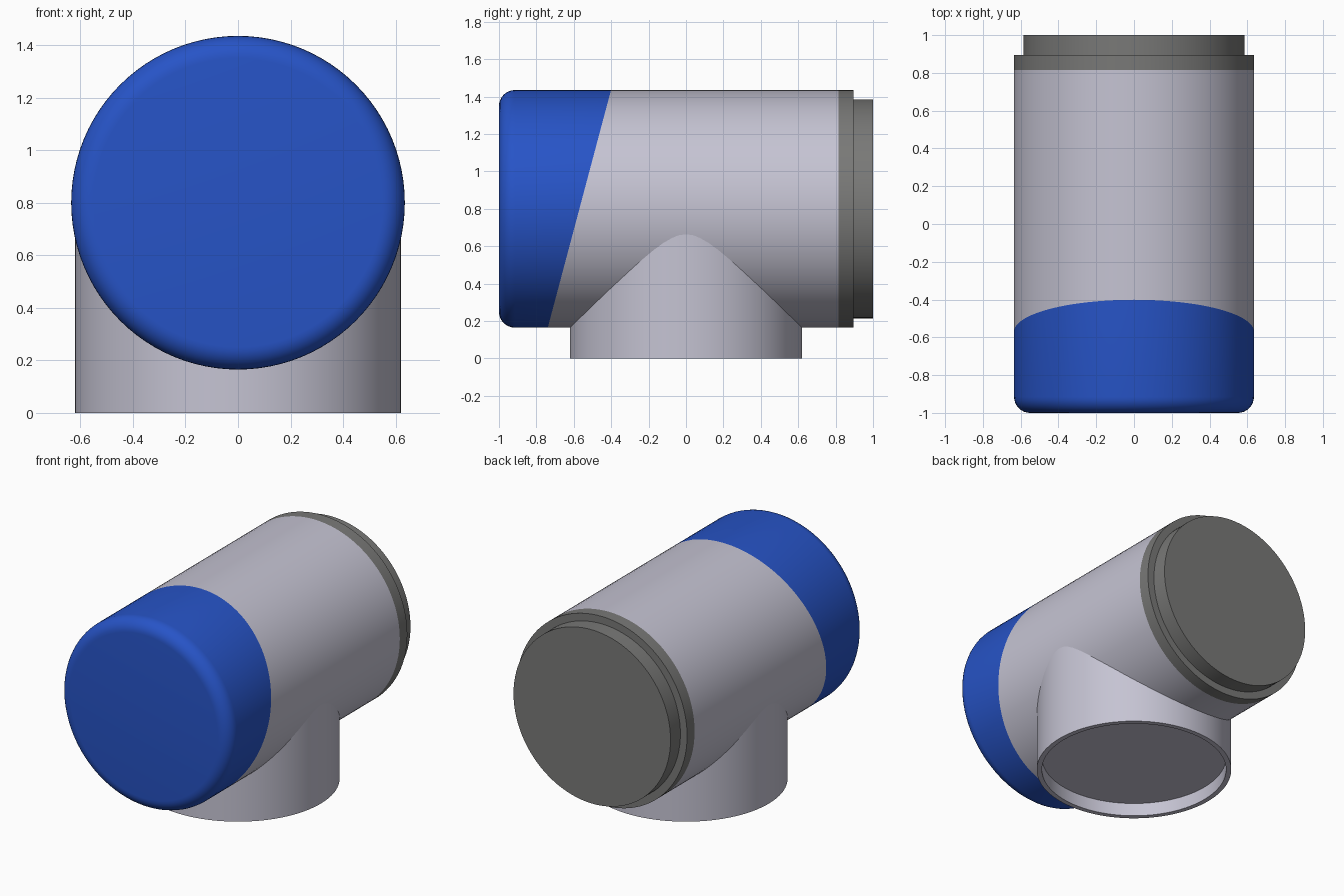
import bpy, bmesh
from math import sin, cos, pi, radians
from mathutils import Vector, Matrix

cube = bpy.data.objects.get("Cube")
if cube:
    bpy.data.objects.remove(cube, do_unlink=True)

SEGMENTS = 96
AXIS_Z = 0.80      # height of the horizontal barrel's axis
BARREL_R = 0.635
FILLET = 0.085


def material(name, colour):
    mat = bpy.data.materials.new(name)
    mat.use_nodes = True
    mat.diffuse_color = (*colour, 1)
    mat.node_tree.nodes["Principled BSDF"].inputs["Base Color"].default_value = (*colour, 1)
    return mat


light_grey = material("light grey", (0.56, 0.55, 0.65))
blue = material("blue", (0.020, 0.088, 0.57))
dark_grey = material("dark grey", (0.19, 0.19, 0.185))


def lathe(profile, matrix):
    """Revolve (radius, height) points about z, then place the result."""
    bm = bmesh.new()
    verts = [bm.verts.new((r, 0, h)) for r, h in profile]
    edges = [bm.edges.new(pair) for pair in zip(verts, verts[1:])]
    bmesh.ops.spin(bm, geom=verts + edges, cent=(0, 0, 0), axis=(0, 0, 1),
                   angle=2 * pi, steps=SEGMENTS)
    bmesh.ops.remove_doubles(bm, verts=bm.verts, dist=0.0001)
    bmesh.ops.transform(bm, matrix=matrix, verts=bm.verts)
    bmesh.ops.recalc_face_normals(bm, faces=bm.faces)
    return bm


def finish(name, bm, *materials):
    mesh = bpy.data.meshes.new(name)
    bm.to_mesh(mesh)
    bm.free()
    for mat in materials:
        mesh.materials.append(mat)
    obj = bpy.data.objects.new(name, mesh)
    bpy.context.collection.objects.link(obj)
    bpy.ops.object.select_all(action='DESELECT')
    obj.select_set(True)
    bpy.context.view_layer.objects.active = obj
    bpy.ops.object.shade_smooth_by_angle(angle=radians(30))


# Profile height runs along +y for the horizontal parts
along_y = Matrix.Translation((0, 0, AXIS_Z)) @ Matrix.Rotation(radians(-90), 4, 'X')

# Barrel with a rounded front edge and a slanted colour split
flat_r = BARREL_R - FILLET
corner = [(flat_r + FILLET * sin(a), -1 + FILLET * (1 - cos(a)))
          for a in (i * pi / 16 for i in range(9))]
bm = lathe([(0, -1)] + corner + [(BARREL_R, 0.815), (0, 0.815)], along_y)
split_point = Vector((0, -0.57, AXIS_Z))
split_normal = Vector((0, 1.27, -0.338)).normalized()
bmesh.ops.bisect_plane(bm, geom=bm.verts[:] + bm.edges[:] + bm.faces[:],
                       plane_co=split_point, plane_no=split_normal)
for face in bm.faces:
    in_front = (face.calc_center_median() - split_point).dot(split_normal) < 0
    face.material_index = 1 if in_front else 0
finish("barrel", bm, light_grey, blue)

# Stepped rear collar and end plug
collar = [(0, 0.815), (BARREL_R, 0.815), (BARREL_R, 0.895),
          (0.585, 0.895), (0.585, 1), (0, 1)]
finish("rear_collar", lathe(collar, along_y), dark_grey)

# Downward branch with a shallow recess in its open end
branch = [(0, AXIS_Z), (0.62, AXIS_Z), (0.62, 0), (0.587, 0), (0.587, 0.09), (0, 0.09)]
finish("branch_pipe", lathe(branch, Matrix.Identity(4)), light_grey)
